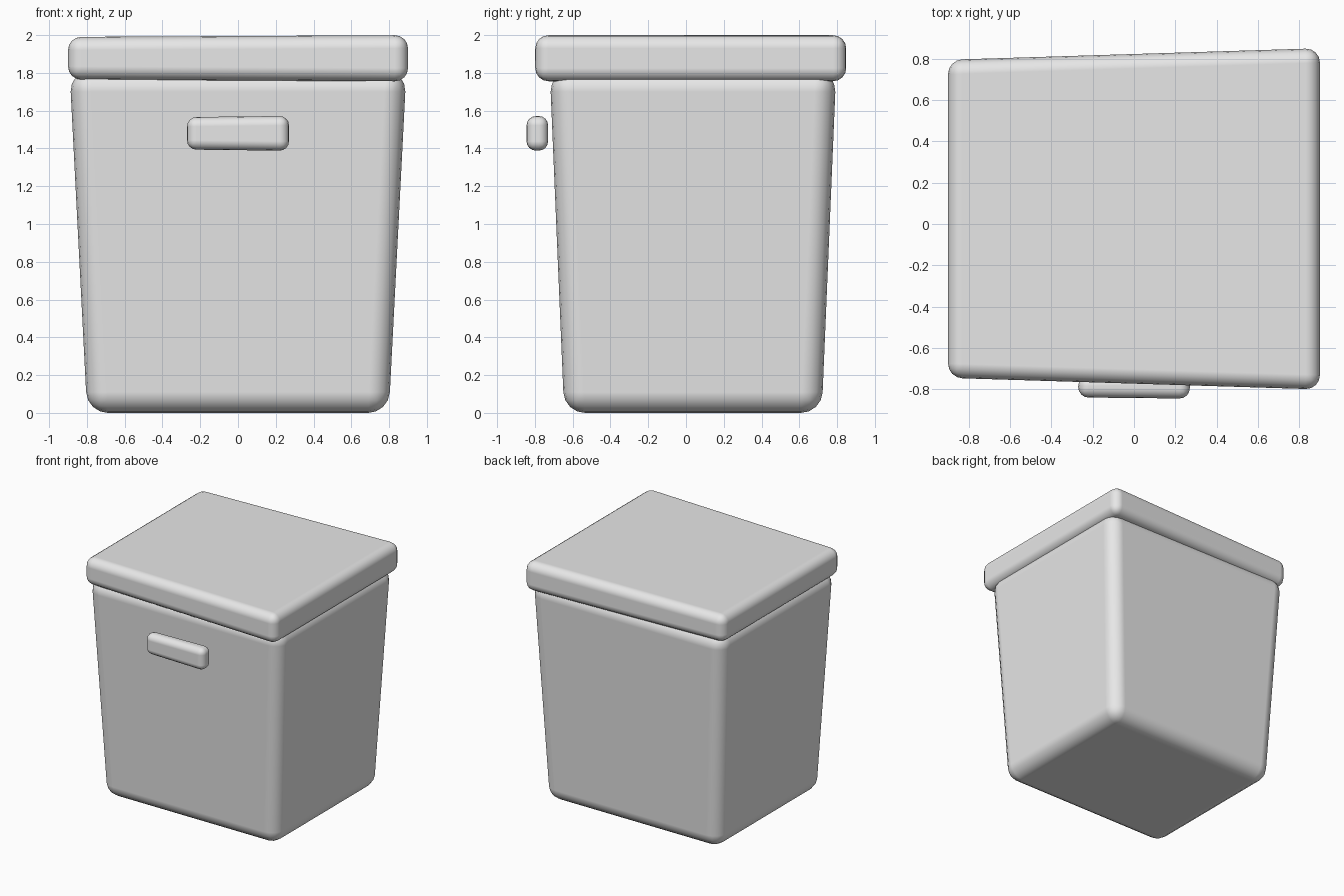
import bpy
import bmesh

if "Cube" in bpy.data.objects:
    bpy.data.objects.remove(bpy.data.objects["Cube"], do_unlink=True)

grey = bpy.data.materials.new("plain grey")
grey.use_nodes = True
colour = (0.8, 0.8, 0.8, 1)
grey.diffuse_color = colour
grey.node_tree.nodes["Principled BSDF"].inputs["Base Color"].default_value = colour


def soft_block(name, size, centre, bevel, place=lambda x, y, z: (1, 1, 1)):
    """Rounded box; place() returns the stretch of each corner."""
    mesh = bpy.data.meshes.new(name)
    bm = bmesh.new()
    bmesh.ops.create_cube(bm, size=2)
    for v in bm.verts:
        stretch = place(*v.co)
        v.co = [c + s / 2 * p * k for c, s, p, k in zip(centre, size, v.co, stretch)]
    bm.to_mesh(mesh)
    bm.free()
    mesh.materials.append(grey)
    obj = bpy.data.objects.new(name, mesh)
    bpy.context.collection.objects.link(obj)
    mod = obj.modifiers.new("rounded edges", "BEVEL")
    mod.width = bevel
    mod.segments = 4
    mod.limit_method = "NONE"
    mod.harden_normals = True
    mesh.shade_smooth()
    return obj


# Bin body, wider towards the top
soft_block("bin_body", (1.69, 1.44, 1.81), (0, 0.037, 0.905), 0.11,
           lambda x, y, z: (1 + 0.055 * z, 1 + 0.053 * z, 1))

# Lid, deeper and thicker towards its left side
soft_block("lid", (1.8, 1.595, 0.235), (0, 0.025, 1.8775), 0.07,
           lambda x, y, z: (1, 1 + 0.035 * x, 1 + 0.04 * x))

# Front handle, with the same slight flare
soft_block("front_handle", (0.54, 0.11, 0.178), (0, -0.787, 1.48), 0.05,
           lambda x, y, z: (1, 1 + 0.05 * x, 1 + 0.035 * x))
